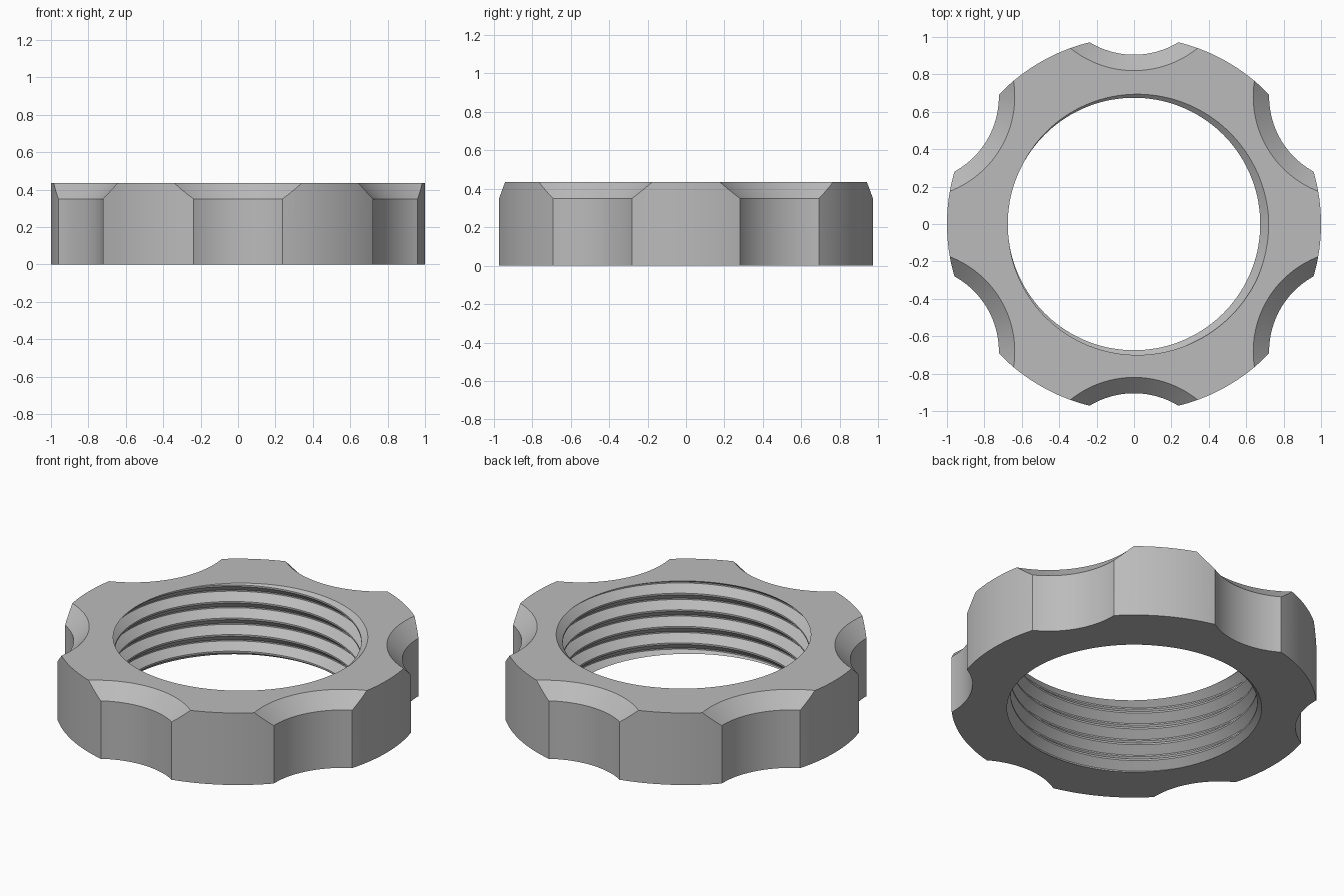
import bpy, bmesh, math
from mathutils import Matrix

if "Cube" in bpy.data.objects:
    bpy.data.objects.remove(bpy.data.objects["Cube"], do_unlink=True)

HEIGHT, BORE, ROOT, PITCH = 0.435, 0.675, 0.72, 0.1
CHAMFER = 0.085
SEGMENTS = 144

steel = bpy.data.materials.new("grey metal")
steel.use_nodes = True
grey = (0.5, 0.5, 0.5, 1)
steel.diffuse_color = grey
steel.node_tree.nodes["Principled BSDF"].inputs["Base Color"].default_value = grey


def make_object(name, bm):
    bmesh.ops.recalc_face_normals(bm, faces=bm.faces)
    mesh = bpy.data.meshes.new(name)
    bm.to_mesh(mesh)
    bm.free()
    mesh.materials.append(steel)
    obj = bpy.data.objects.new(name, mesh)
    bpy.context.collection.objects.link(obj)
    return obj


def lathe(bm, profile, segments, centre=(0, 0)):
    """Closed solid of revolution from (radius, height) pairs."""
    rings = []
    for r, z in profile:
        rings.append([bm.verts.new((centre[0] + r * math.cos(a), centre[1] + r * math.sin(a), z))
                      for a in (math.tau * i / segments for i in range(segments))])
    for low, high in zip(rings, rings[1:]):
        for i in range(segments):
            j = (i + 1) % segments
            bm.faces.new((low[i], low[j], high[j], high[i]))
    bm.faces.new(rings[0])
    bm.faces.new(rings[-1])


# Solid disc of the ring
bm = bmesh.new()
lathe(bm, [(1, 0), (1, HEIGHT)], 180)
ring = make_object("lock_ring", bm)

# Six finger scallops, flared into a chamfer at the top
bm = bmesh.new()
scallop, over = 0.457, 0.05
for k in range(6):
    a = math.radians(30 + 60 * k)
    lathe(bm, [(scallop, -over), (scallop, HEIGHT - CHAMFER),
               (scallop + CHAMFER + over, HEIGHT + over)],
          128, (1.362 * math.cos(a), 1.362 * math.sin(a)))
scallops = make_object("scallop_cutter", bm)

# Threaded plug: right-handed helix, clamped at both ends
GROOVE = [(-0.045, BORE), (-0.004, ROOT), (0.004, ROOT), (0.045, BORE)]
START = HEIGHT + PITCH * 10 / 360
LOW, HIGH = -0.03, HEIGHT + 0.03


def radius_at(z, angle):
    """Groove radius at a height and angle."""
    d = (z - START - PITCH * angle / math.tau) / PITCH
    d = abs(d - round(d)) * PITCH
    t = min(max((0.045 - d) / 0.041, 0), 1)
    return BORE + (ROOT - BORE) * t


bm = bmesh.new()
columns = []
for i in range(SEGMENTS):
    a = math.tau * i / SEGMENTS
    column = []
    for turn in range(-7, 3):
        for dz, r in GROOVE:
            z = START + PITCH * (turn + i / SEGMENTS) + dz
            if not LOW < z < HIGH:
                z = min(max(z, LOW), HIGH)
                r = radius_at(z, a)
            column.append(bm.verts.new((r * math.cos(a), r * math.sin(a), z)))
    columns.append(column)
for i in range(SEGMENTS):
    here = columns[i]
    there = columns[i + 1] if i + 1 < SEGMENTS else columns[0][len(GROOVE):]
    for j in range(len(there) - 1):
        bm.faces.new((here[j], there[j], there[j + 1], here[j + 1]))
bmesh.ops.remove_doubles(bm, verts=bm.verts, dist=1e-5)
bmesh.ops.dissolve_degenerate(bm, edges=bm.edges, dist=1e-5)
bmesh.ops.holes_fill(bm, edges=[e for e in bm.edges if e.is_boundary], sides=0)
bmesh.ops.triangulate(bm, faces=bm.faces)
plug = make_object("thread_cutter", bm)

# Cut the scallops and the thread, then bake the result
for cutter in (scallops, plug):
    cutter.hide_render = True
    mod = ring.modifiers.new("cut", "BOOLEAN")
    mod.operation = "DIFFERENCE"
    mod.solver = "EXACT"
    mod.object = cutter
depsgraph = bpy.context.evaluated_depsgraph_get()
baked = bpy.data.meshes.new_from_object(ring.evaluated_get(depsgraph))
ring.modifiers.clear()
ring.data = baked
for cutter in (scallops, plug):
    bpy.data.objects.remove(cutter, do_unlink=True)
baked.materials.clear()
baked.materials.append(steel)
for face in baked.polygons:
    face.material_index = 0

# Smooth curved walls, keep the machined edges sharp
bpy.ops.object.select_all(action="DESELECT")
ring.select_set(True)
bpy.context.view_layer.objects.active = ring
bpy.ops.object.shade_smooth_by_angle(angle=math.radians(25))
